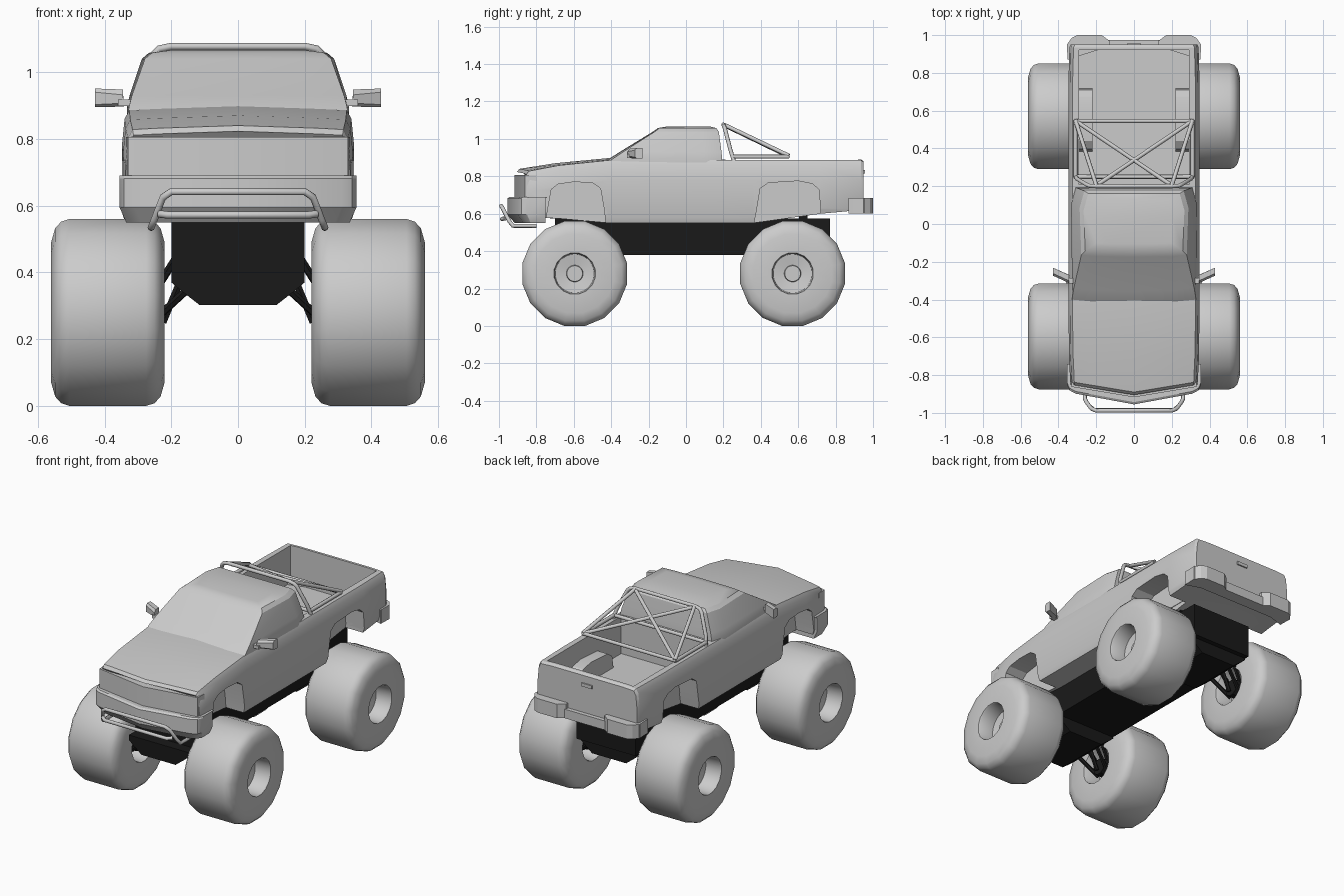
import bpy, bmesh, math
from mathutils import Vector

if "Cube" in bpy.data.objects:
    bpy.data.objects.remove(bpy.data.objects["Cube"])

black = bpy.data.materials.new("black")
black.diffuse_color = (0.01, 0.01, 0.01, 1)
black.use_nodes = True
black.node_tree.nodes["Principled BSDF"].inputs["Base Color"].default_value = black.diffuse_color


def finish(ob, angle, mat=None):
    if mat:
        ob.data.materials.append(mat)
    bpy.ops.object.select_all(action='DESELECT')
    ob.select_set(True)
    bpy.context.view_layer.objects.active = ob
    bpy.ops.object.shade_smooth_by_angle(angle=math.radians(angle))
    return ob


def loft(name, rings, caps=True, angle=25, mat=None, closed=True):
    """Skin a list of equal-length rings of points."""
    bm = bmesh.new()
    rows = [[bm.verts.new(p) for p in r] for r in rings]
    n = len(rows[0])
    for a, b in zip(rows, rows[1:]):
        for i in range(n if closed else n - 1):
            j = (i + 1) % n
            bm.faces.new((a[i], a[j], b[j], b[i]))
    if caps:
        bm.faces.new(rows[0])
        bm.faces.new(rows[-1])
    bmesh.ops.recalc_face_normals(bm, faces=bm.faces[:])
    me = bpy.data.meshes.new(name)
    bm.to_mesh(me)
    bm.free()
    ob = bpy.data.objects.new(name, me)
    bpy.context.collection.objects.link(ob)
    return finish(ob, angle, mat)


def box(name, x0, x1, y0, y1, z0, z1, mat=None):
    return loft(name, [[(x0, y0, z), (x1, y0, z), (x1, y1, z), (x0, y1, z)] for z in (z0, z1)], mat=mat)


def mirrored(half):
    """Close a half outline (first and last point may lie on x = 0)."""
    return half + [(-p[0], *p[1:]) for p in reversed(half) if p[0] > 1e-5]


def side_prism(name, yz, x0, x1, caps=True, closed=True):
    return loft(name, [[(x, y, z) for y, z in yz] for x in (x0, x1)], caps, closed=closed)


def plan(half, z, inset=0):
    return [(x, y + (inset if y < 0 else -inset), z) for x, y in mirrored(half)]


def tube(name, paths, r, mat=None, res=2):
    cu = bpy.data.curves.new(name, 'CURVE')
    cu.dimensions = '3D'
    cu.bevel_depth, cu.bevel_resolution, cu.use_fill_caps = r, res, True
    for pts in paths:
        sp = cu.splines.new('POLY')
        sp.points.add(len(pts) - 1)
        for p, q in zip(sp.points, pts):
            p.co = (*q, 1)
    ob = bpy.data.objects.new(name, cu)
    bpy.context.collection.objects.link(ob)
    bpy.ops.object.select_all(action='DESELECT')
    ob.select_set(True)
    bpy.context.view_layer.objects.active = ob
    bpy.ops.object.convert(target='MESH')
    return finish(bpy.context.object, 50, mat)


def lathe(name, profile, n, side, cy, cz, angle=50, mat=None, caps=False):
    rings = []
    for r, x in profile:
        rings.append([(side * x, cy + r * math.sin((i + .5) * math.tau / n),
                       cz + r * math.cos((i + .5) * math.tau / n)) for i in range(n)])
    return loft(name, rings, caps, angle, mat)


def cut(ob, cutter):
    m = ob.modifiers.new("cut", 'BOOLEAN')
    m.operation, m.solver, m.object = 'DIFFERENCE', 'EXACT', cutter
    bpy.ops.object.select_all(action='DESELECT')
    bpy.context.view_layer.objects.active = ob
    ob.select_set(True)
    bpy.ops.object.modifier_apply(modifier=m.name)
    bpy.data.objects.remove(cutter)


# Lower body: lofted along its length, pointed nose
rings = []
for y, zt, zb, w, v in [(-.905, .815, .585, .335, .055), (-.89, .832, .58, .338, .055), (-.70, .862, .575, .345, .02),
                        (-.41, .89, .55, .348, 0), (.20, .89, .55, .348, 0), (.36, .89, .55, .348, 0),
                        (.72, .89, .60, .348, 0), (.935, .89, .62, .342, 0), (.95, .88, .63, .335, 0)]:
    crown = .008 if y < .1 else 0
    half = [(0, zt + crown), (.24, zt), (w - .022, zt - .004), (w - .008, zt - .03), (w, zt - .11),
            (w, zb + .03), (w - .01, zb), (0, zb)]
    rings.append([(x, y + v * abs(x) / .335, z) for x, z in mirrored(half)])
body = loft("body", rings)

# Wheel wells and open cargo bed
arches = [[(-.755, .50), (-.74, .62), (-.72, .73), (-.685, .758), (-.60, .77), (-.50, .765), (-.457, .735),
           (-.437, .62), (-.425, .50)],
          [(.355, .50), (.378, .62), (.397, .735), (.44, .765), (.60, .775), (.675, .76), (.71, .73),
           (.72, .62), (.72, .50)]]
for s in (-1, 1):
    for a in arches:
        cut(body, side_prism("well_cutter", a, s * .22, s * .6))
cut(body, box("bed_cutter", -.29, .29, .21, .92, .66, 1.0))
finish(body, 25)
for s in (-1, 1):
    edge = [p for p in arches[1] if p[1] > .6]
    side_prism("bed_wheel_hump", edge, s * .22, s * .335, caps=False, closed=False)
    wall = side_prism("bed_hump_wall", edge, s * .22, s * .223)

# Cab: tapered rings up to a slightly crowned roof
cab = []
for z, yf, xf, bow, xr, yr in [(.86, -.43, .33, .02, .328, .195), (.895, -.39, .327, .02, .328, .193),
                               (.93, -.337, .318, .018, .32, .19), (1.04, -.165, .279, .01, .283, .175),
                               (1.058, -.142, .258, .008, .262, .162), (1.066, -.10, .20, .005, .20, .13)]:
    cab.append(plan([(0, yf - bow), (xf * .7, yf - bow * .7), (xf, yf), (xr + .005, yr - .09),
                     (xr - .02, yr), (0, yr)], z))
loft("cab", cab, angle=28)

# Grille and bumpers
nose = [(0, -.917), (.33, -.862), (.335, -.80), (0, -.80)]
loft("grille", [plan(nose, z) for z in (.68, .806)])
fb = [(0, -.955), (.31, -.898), (.342, -.88), (.355, -.85), (.355, -.752), (0, -.752)]
low = [(0, -.915), (.29, -.87), (.32, -.85), (.335, -.83), (.335, -.752), (0, -.752)]
loft("front_bumper", [plan(low, .55), plan(fb, .595), plan(fb, .682), plan([(x, max(y, y + .012)) for x, y in fb], .69)])
for s in (-1, 1):
    end = [(.13, .94), (.352, .87), (.355, .95), (.33, .985), (.30, 1.0), (.17, 1.0), (.13, .97)]
    loft("rear_bumper_end", [[(s * x, y, z) for x, y in end] for z in (.60, .685)])
    box("rear_bumper_side", s * .335, s * .353, .875, .955, .60, .685)
loft("rear_bumper_step", [plan([(0, .90), (.33, .90), (.33, .975), (0, .975)], z) for z in (.60, .655)])
box("tailgate_handle", -.035, .035, .94, .958, .815, .835)

# Bull bar
hoop = [(.26, -.80, .535), (.26, -.925, .535), (.25, -.945, .56), (.225, -.978, .625), (.20, -.988, .642)]
tube("bull_bar", [mirrored(hoop), [(-.235, -.965, .575), (-.21, -.985, .572), (.21, -.985, .572), (.235, -.965, .575)]], .011)

# Roll cage behind the cab
post = [(.312, .255, .885), (.30, .238, .94), (.25, .208, 1.055), (.235, .202, 1.07), (.20, .20, 1.077)]
bars = [mirrored(post), [(-.315, .545, .905), (.315, .545, .905)], [(-.31, .25, .905), (.31, .25, .905)]]
for s in (-1, 1):
    bars += [[(s * .31, .25, .905), (s * .31, .55, .905)],
             [(s * .20, .205, 1.075), (s * .31, .55, .91)],
             [(s * .19, .21, 1.07), (-s * .30, .54, .91)]]
tube("roll_cage", bars, .011)

# Door mirrors
for s in (-1, 1):
    loft("mirror_head", [[(s * .342, -.30 + f, z0), (s * .428, -.262 + f, z1), (s * .428, -.262 + f, z2), (s * .345, -.30 + f, z3)]
                         for f, z0, z1, z2, z3 in [(-.012, .907, .903, .94, .932), (.0, .897, .895, .951, .948), (.03, .897, .895, .951, .948)]])
    box("mirror_arm", s * .31, s * .36, -.315, -.285, .898, .918)

# Chassis and axle housings
box("chassis", -.2, .2, -.70, .77, .38, .575, black)
for cy in (-.595, .57):
    housing = [(0, .40), (.2, .40), (.2, .37), (.17, .345), (.115, .302), (0, .302)]
    loft("axle_housing", [[(x, cy + d, z) for x, z in mirrored(housing)] for d in (-.17, .17)], mat=black)
    for s in (-1, 1):
        box("body_mount", s * .12, s * .2, cy - .08, cy - .035, .56, .598, black)
        box("body_mount", s * .12, s * .2, cy + .035, cy + .08, .56, .598, black)
        # Suspension links and hub
        links = [[(s * .15, cy + d, z), (s * .27, cy + d * .5, e)]
                 for d in (-.08, .08) for z, e in ((.50, .31), (.35, .24))]
        tube("suspension_links", links + [[(s * .12, cy, .50), (s * .225, cy, .25)]], .012, black, 1)
        lathe("hub", [(.05, .24), (.055, .26), (.055, .33)], 10, s, cy, .28, 30, black, True)
        # Big tyre and recessed rim
        k = 1 / math.cos(math.pi / 16)
        tyre = [(.11, .56), (.21, .56), (.252, .548), (.272, .53), (.28, .505),
                (.28, .275), (.272, .25), (.252, .232), (.21, .22), (.11, .22)]
        lathe("tyre", [(r * k, x) for r, x in tyre], 16, s, cy, .28)
        rim = [(.114, .56), (.108, .552), (.104, .46), (.045, .45), (.042, .465), (.0005, .465)]
        lathe("rim", rim, 32, s, cy, .28, 35)
        lathe("rim_back", [(.114, .22), (.108, .228), (.104, .33), (.0005, .33)], 32, s, cy, .28, 35)
